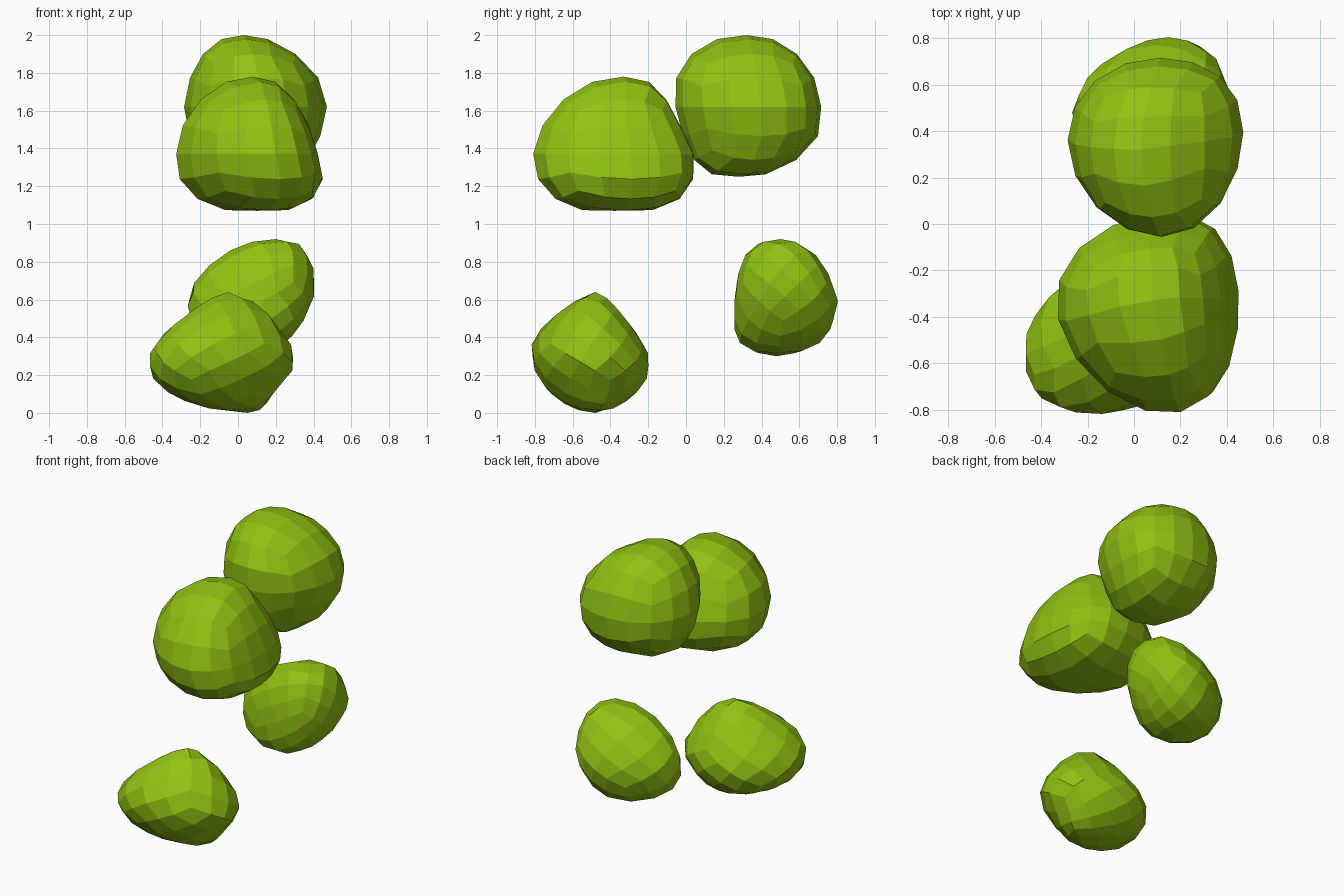
import bpy, bmesh, math
from mathutils import Vector, Matrix

if "Cube" in bpy.data.objects:
    bpy.data.objects.remove(bpy.data.objects["Cube"])

mat = bpy.data.materials.new("leaf_green")
mat.diffuse_color = (0.28, 0.54, 0.006, 1)
mat.use_nodes = True
mat.node_tree.nodes["Principled BSDF"].inputs["Base Color"].default_value = mat.diffuse_color


def mirrored(row):
    """The profile row continued on the far side of a pole."""
    z, x0, x1, y0, y1 = row
    return (z, x1, x0, y1, y0)


def sample(rows, lat):
    """Smooth curve through the rows, spaced evenly in latitude from bottom to top."""
    ext = [mirrored(rows[1])] + rows + [mirrored(rows[-2])]
    f = (lat / math.pi + 0.5) * (len(rows) - 1)
    i = max(0, min(int(f), len(rows) - 2))
    t = f - i
    return [b + 0.5 * t * (c - a + t * (2 * a - 5 * b + 4 * c - d + t * (3 * (b - c) + d - a)))
            for a, b, c, d in zip(*ext[i:i + 4])]


def clump(name, rows, skew, turn, corner_up):
    """Lumpy quad sphere; rows are (z, x min, x max, y min, y max).
    skew shifts the front, back, left and right extremes sideways."""
    kf, kb, kl, kr = skew
    bm = bmesh.new()
    bmesh.ops.create_cube(bm, size=2)
    bmesh.ops.subdivide_edges(bm, edges=bm.edges[:], cuts=3, use_grid_fill=True)
    rot = Matrix.Rotation(math.radians(turn), 3, 'Z')
    if corner_up:
        q = Vector((1, 1, 1)).rotation_difference(Vector((0, 0, 1)))
        rot = rot @ q.to_matrix()
    for v in bm.verts:
        p = rot @ Vector([math.tan(c * math.pi / 4) for c in v.co]).normalized()
        z, x0, x1, y0, y1 = sample(rows, math.asin(max(-1, min(1, p.z))))
        t = math.atan2(p.y, p.x)
        c, s = math.cos(t), math.sin(t)
        u = 1.015 * (c + (kf if s < 0 else kb) * s * s)
        w = 1.015 * (s + (kl if c < 0 else kr) * c * c)
        v.co = ((x0 + x1) / 2 + u * (x1 - x0) / 2,
                (y0 + y1) / 2 + w * (y1 - y0) / 2, z)
    bmesh.ops.recalc_face_normals(bm, faces=bm.faces[:])
    me = bpy.data.meshes.new(name)
    bm.to_mesh(me)
    bm.free()
    me.materials.append(mat)
    ob = bpy.data.objects.new(name, me)
    bpy.context.collection.objects.link(ob)


# Upper back clump
clump("leaf_clump_top_back", [
    (1.25, .10, .10, .28, .28),
    (1.28, -.10, .30, .10, .47),
    (1.42, -.23, .41, .01, .67),
    (1.62, -.28, .465, -.05, .71),
    (1.82, -.23, .39, -.03, .65),
    (1.96, -.12, .20, .12, .50),
    (2.00, .03, .03, .32, .32)], (.07, .05, .08, .17), 0, False)

# Upper front clump
clump("leaf_clump_top_front", [
    (1.07, .10, .10, -.38, -.38),
    (1.085, -.12, .31, -.60, -.12),
    (1.20, -.29, .44, -.76, .02),
    (1.37, -.33, .42, -.81, .04),
    (1.57, -.27, .35, -.73, -.06),
    (1.73, -.11, .23, -.55, -.16),
    (1.78, .08, .08, -.33, -.33)], (.24, .25, .12, .04), 10, False)

# Lower back clump
clump("leaf_clump_low_back", [
    (.30, .05, .05, .48, .48),
    (.34, -.12, .20, .32, .66),
    (.44, -.23, .31, .26, .76),
    (.59, -.26, .39, .26, .80),
    (.74, -.19, .40, .28, .75),
    (.88, 0, .34, .35, .64),
    (.92, .20, .20, .50, .50)], (.18, .25, -.18, -.02), 15, True)

# Lower front clump
clump("leaf_clump_low_front", [
    (0, .05, .05, -.48, -.48),
    (.035, -.20, .14, -.62, -.36),
    (.13, -.40, .21, -.74, -.24),
    (.27, -.47, .30, -.81, -.195),
    (.42, -.39, .24, -.79, -.26),
    (.57, -.20, .11, -.62, -.38),
    (.64, -.05, -.05, -.48, -.48)], (-.18, -.03, -.18, .08), 30, True)
